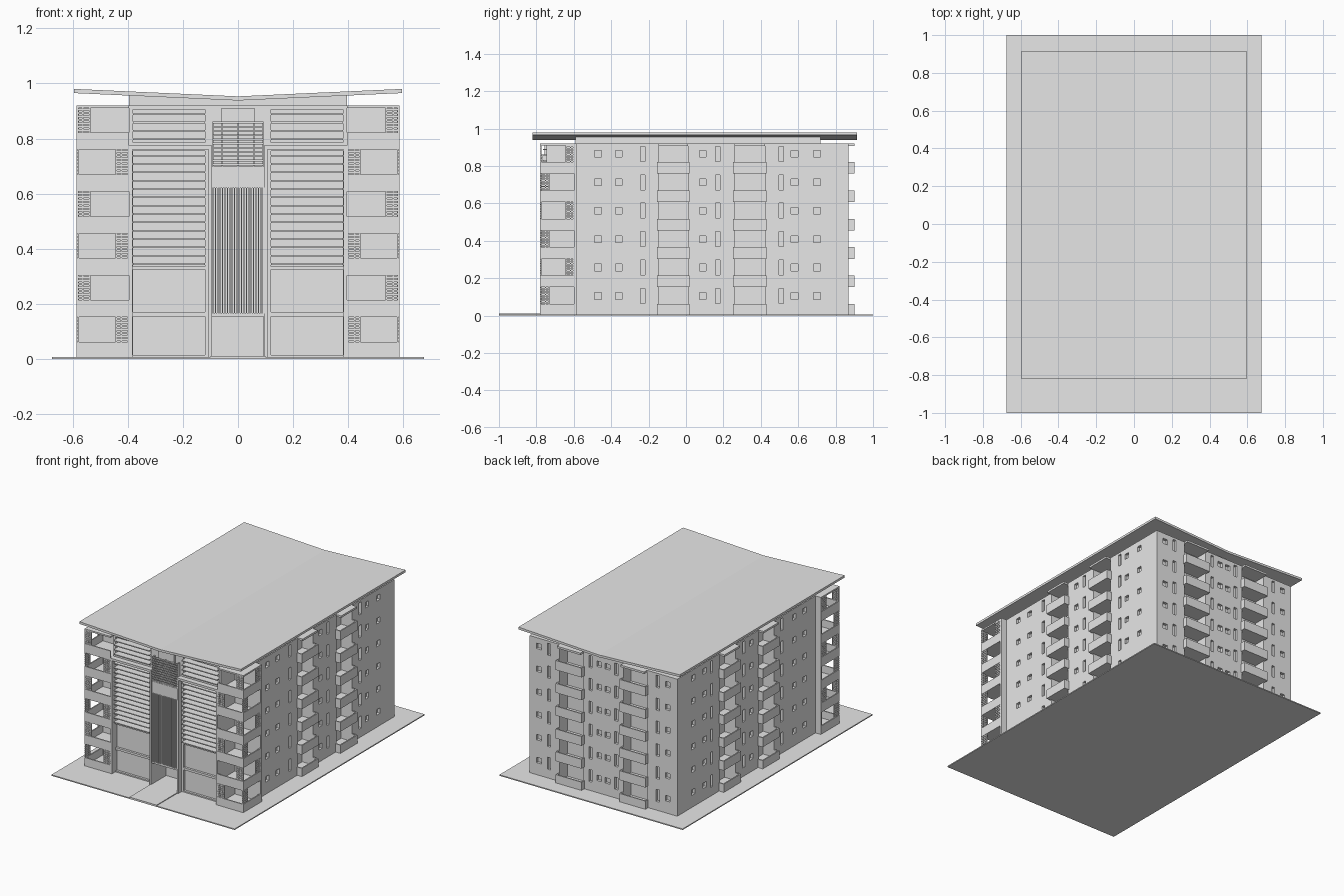
import bpy, bmesh
from mathutils import Vector

old = bpy.data.objects.get("Cube")
if old:
    bpy.data.objects.remove(old, do_unlink=True)

grey = bpy.data.materials.new("plain grey")
grey.use_nodes = True
grey.diffuse_color = (0.8, 0.8, 0.8, 1)
grey.node_tree.nodes["Principled BSDF"].inputs["Base Color"].default_value = grey.diffuse_color

FLOORS = 6
STEP = 0.152
RAIL = 0.062
TOP = 0.92


class Part:
    """Collects boxes into one named object."""

    def __init__(self, name):
        self.name, self.bm = name, bmesh.new()

    def box(self, x, y, z):
        lo, hi = Vector((x[0], y[0], z[0])), Vector((x[1], y[1], z[1]))
        verts = bmesh.ops.create_cube(self.bm, size=1)["verts"]
        for v in verts:
            v.co = (lo + hi) / 2 + v.co * (hi - lo)

    def mirrored(self, x, y, z):
        self.box(x, y, z)
        self.box((-x[1], -x[0]), y, z)

    def done(self):
        bmesh.ops.recalc_face_normals(self.bm, faces=self.bm.faces)
        mesh = bpy.data.meshes.new(self.name)
        self.bm.to_mesh(mesh)
        self.bm.free()
        mesh.materials.append(grey)
        obj = bpy.data.objects.new(self.name, mesh)
        bpy.context.collection.objects.link(obj)
        return obj


def cut(target, cutter):
    mod = target.modifiers.new("cut", "BOOLEAN")
    mod.operation, mod.solver, mod.object = "DIFFERENCE", "EXACT", cutter
    cutter.hide_render = True
    cutter.hide_viewport = True
    cutter.display_type = "WIRE"


# Ground slab and entrance path
p = Part("ground_slab")
p.box((-0.675, 0.675), (-1, 1), (0, 0.007))
p.done()
p = Part("entrance_path")
p.box((-0.1, 0.1), (-1, -0.6), (0, 0.012))
p.done()

# Butterfly roof, swept along y
bm = bmesh.new()
profile = [(-0.595, 0.98), (0, 0.953), (0.595, 0.98), (0.595, 0.965), (0, 0.938), (-0.595, 0.965)]
rings = [[bm.verts.new((x, y, z)) for x, z in profile] for y in (-0.82, 0.915)]
for i in range(len(profile)):
    j = (i + 1) % len(profile)
    bm.faces.new((rings[0][i], rings[0][j], rings[1][j], rings[1][i]))
for r in rings:
    bm.faces.new((r[0], r[1], r[4], r[5]))
    bm.faces.new((r[1], r[2], r[3], r[4]))
roof = Part("roof")
roof.bm.free()
roof.bm = bm
roof.done()

# Attic block under the roof, its top following the roof slope
p = Part("attic_block")
p.mirrored((0, 0.395), (-0.59, 0.72), (0.9, 0.942))
for v in p.bm.verts:
    if v.co.z > 0.93:
        v.co.z += abs(v.co.x) * 0.045
p.done()

# Main body with loggias and small windows cut in
p = Part("main_body")
p.box((-0.545, 0.545), (-0.59, 0.87), (0.003, TOP))
body = p.done()

SIDE_BAYS = [(-0.155, 0.02), (0.25, 0.43)]
BACK_BAY = (0.14, 0.33)
INSET = 0.008
p = Part("loggia_cutter")
for a, b in SIDE_BAYS:
    p.mirrored((0.465, 0.6), (a + INSET, b - INSET), (0.008, 0.908))
p.mirrored((BACK_BAY[0] + INSET, BACK_BAY[1] - INSET), (0.79, 0.95), (0.008, 0.908))
cut(body, p.done())

p = Part("window_cutter")
SMALL, TALL = (0.018, 0.018), (0.012, 0.04)
side_windows = [(-0.47, SMALL), (-0.36, SMALL), (-0.23, TALL), (0.09, SMALL),
                (0.17, TALL), (0.51, TALL), (0.58, SMALL), (0.7, SMALL)]
back_windows = [(0.03, SMALL), (0.095, TALL), (0.4, TALL), (0.475, SMALL)]
for k in range(FLOORS):
    z = k * STEP + 0.105
    for y, (w, h) in side_windows:
        p.mirrored((0.527, 0.56), (y - w, y + w), (z - h, z + h))
    for x, (w, h) in back_windows:
        p.mirrored((x - w, x + w), (0.852, 0.89), (z - h, z + h))
cut(body, p.done())

# Balcony trays: slab, front parapet and two cheeks on every floor
WALL = 0.008
side = Part("side_balconies")
back = Part("back_balconies")
for k in range(FLOORS + 1):
    z = k * STEP
    if k == FLOORS:
        zs = (0.907, TOP)
    else:
        zs = (z, z + 0.012)
    rail = (z, z + RAIL)
    for a, b in SIDE_BAYS:
        side.mirrored((0.465, 0.58), (a + INSET, b - INSET), zs)
        if k < FLOORS:
            side.mirrored((0.58 - WALL, 0.58), (a, b), rail)
            for c in (a, b - WALL):
                side.mirrored((0.54, 0.58 - WALL), (c, c + WALL), rail)
    a, b = BACK_BAY
    back.mirrored((a + INSET, b - INSET), (0.79, 0.9), zs)
    if k < FLOORS:
        back.mirrored((a, b), (0.9 - WALL, 0.9), rail)
        for c in (a, b - WALL):
            back.mirrored((c, c + WALL), (0.865, 0.9 - WALL), rail)
side.done()
back.done()

# Front corner balconies with screens that alternate sides on each floor
XI, XO, YF, YB = 0.395, 0.585, -0.78, -0.59
p = Part("corner_balconies")
s = Part("corner_screens")
p.mirrored((XI, XO), (YB - 0.008, YB + 0.006), (0, TOP))
p.mirrored((XI, XO), (YF, YB), (0.91, TOP))
for k in range(FLOORS):
    z = k * STEP
    p.mirrored((XI, XO), (YF, YB), (z, z + 0.012))
    p.mirrored((XI, XO), (YF, YF + WALL), (z, z + RAIL))
    p.mirrored((XO - WALL, XO), (YF, YB), (z, z + RAIL))
    fx = (XO - 0.05, XO) if k % 2 else (XI, XI + 0.05)
    sy = (YB - 0.055, YB - 0.008) if k % 2 else (YF, YF + 0.05)
    top = z + STEP
    for i in range(7):
        h = z + RAIL + 0.004 + i * 0.0125
        s.mirrored(fx, (YF, YF + 0.006), (h, h + 0.008))
        s.mirrored((XO - 0.006, XO), sy, (h, h + 0.008))
    for x in (fx[0], fx[1] - 0.006, sum(fx) / 2):
        s.mirrored((x, x + 0.006), (YF + 0.002, YF + 0.008), (z + RAIL, top))
    for y in (sy[0], sy[1] - 0.006, sum(sy) / 2):
        s.mirrored((XO - 0.008, XO - 0.002), (y, y + 0.006), (z + RAIL, top))
p.done()
s.done()

# Front block with an entrance recess and slightly sunken bays
p = Part("front_block")
p.box((-0.395, 0.395), (-0.745, -0.58), (0.003, TOP))
front = p.done()
p = Part("entrance_cutter")
p.box((-0.095, 0.092), (-0.8, -0.62), (0.008, 0.152))
p.mirrored((0.12, 0.38), (-0.8, -0.73), (0.015, 0.155))
p.mirrored((0.12, 0.38), (-0.8, -0.73), (0.17, 0.325))
p.mirrored((0.12, 0.38), (-0.8, -0.72), (0.335, 0.755))
p.mirrored((0.12, 0.38), (-0.8, -0.72), (0.785, 0.905))
cut(front, p.done())

# Projecting portal frame: posts, beams and tower lintels
p = Part("portal_frame")
p.mirrored((0.095, 0.107), (YF, -0.74), (0.003, 0.775))
p.mirrored((0.383, 0.395), (YF, -0.74), (0.003, 0.775))
p.mirrored((0.107, 0.383), (YF, -0.74), (0.76, 0.775))
p.box((-0.095, 0.095), (-0.77, -0.74), (0.152, 0.168))
p.box((-0.095, 0.095), (-0.77, -0.74), (0.62, 0.698))
p.box((-0.06, 0.06), (-0.757, -0.74), (0.698, 0.91))
p.done()

# Horizontal sun slats on both front bays
p = Part("sun_slats")
for i in range(19):
    z = 0.345 + i * 0.0302
    if abs(z - 0.768) > 0.012:
        p.mirrored((0.12, 0.38), (-0.765, -0.71), (z - 0.003, z + 0.003))
p.done()

# Vertical stair fins and upper louvre in the centre
p = Part("stair_fins")
for i in range(22):
    x = -0.093 + i * 0.0087
    p.box((x, x + 0.004), (-0.775, -0.74), (0.165, 0.622))
p.done()
p = Part("upper_louvre")
for i in range(11):
    z = 0.702 + i * 0.0152
    p.box((-0.093, 0.093), (-0.775, -0.765), (z, z + 0.007))
for x in (-0.093, -0.06, -0.003, 0.054, 0.087):
    p.box((x, x + 0.006), (-0.768, -0.74), (0.698, 0.862))
p.done()
